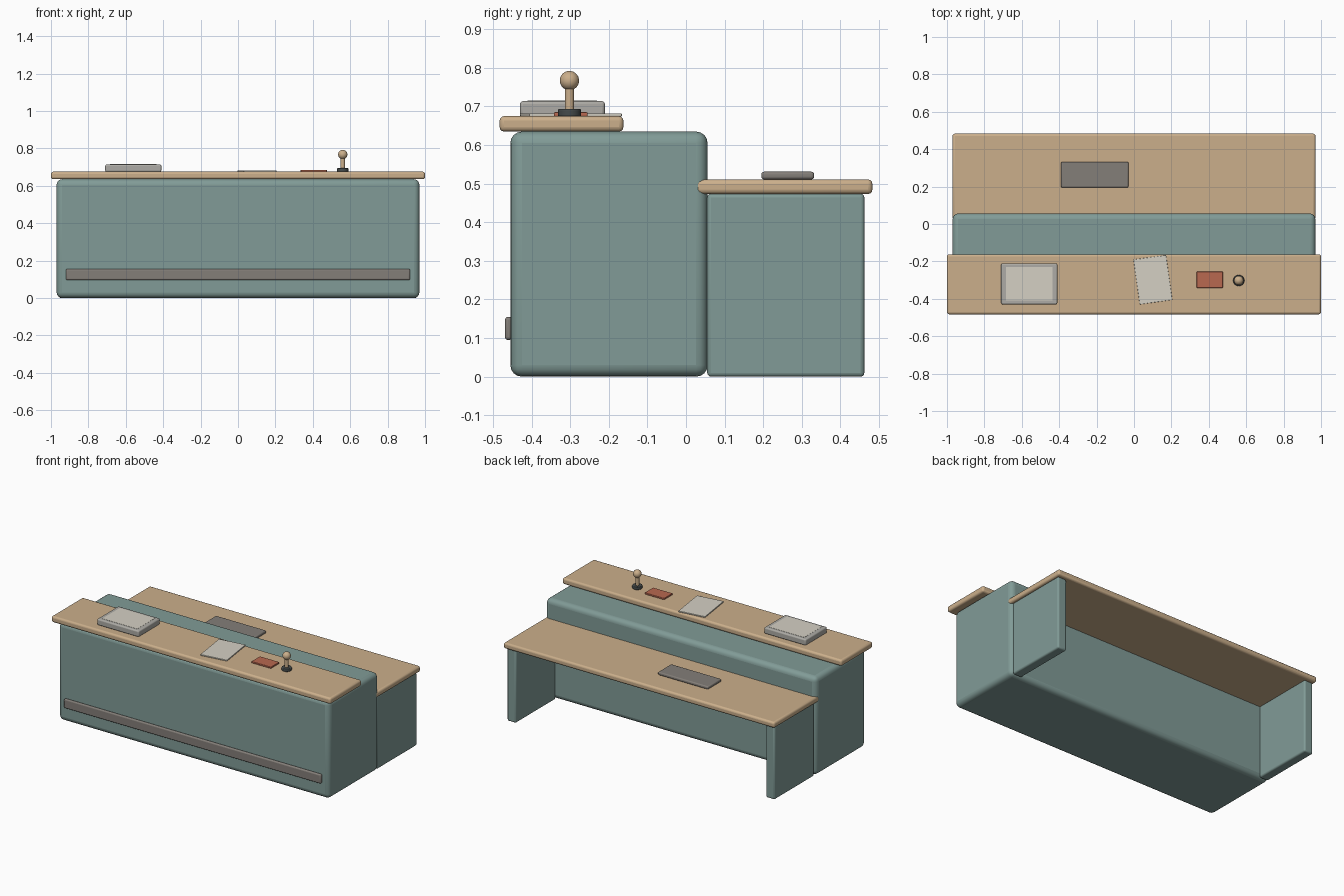
import bpy
from math import radians

if "Cube" in bpy.data.objects:
    bpy.data.objects.remove(bpy.data.objects["Cube"])


def material(name, r, g, b):
    m = bpy.data.materials.new(name)
    m.diffuse_color = (r, g, b, 1)
    m.use_nodes = True
    m.node_tree.nodes["Principled BSDF"].inputs["Base Color"].default_value = m.diffuse_color
    return m


TEAL = material("teal_paint", 0.22, 0.33, 0.31)
WOOD = material("light_wood", 0.60, 0.43, 0.26)
TRIM = material("trim_grey", 0.23, 0.21, 0.19)
PALE = material("pale_grey", 0.42, 0.41, 0.38)
PAPER = material("paper", 0.66, 0.63, 0.55)
RED = material("red_pad", 0.48, 0.14, 0.08)
DARK = material("dark_rubber", 0.06, 0.07, 0.07)


def finish(obj, name, mat, bevel=0, segments=3):
    obj.name = name
    obj.data.materials.append(mat)
    if bevel:
        mod = obj.modifiers.new("rounded_edges", 'BEVEL')
        mod.width = bevel
        mod.segments = segments
        mod.limit_method = 'ANGLE'
    bpy.ops.object.shade_smooth_by_angle(angle=radians(35))
    return obj


def box(name, xs, ys, zs, mat, bevel=0.0, turn=0.0, segments=3):
    spans = (xs, ys, zs)
    bpy.ops.mesh.primitive_cube_add(size=1, location=[(a + b) / 2 for a, b in spans],
                                    rotation=(0, 0, radians(turn)))
    obj = bpy.context.object
    obj.scale = [b - a for a, b in spans]
    bpy.ops.object.transform_apply(location=False, rotation=False, scale=True)
    return finish(obj, name, mat, bevel, segments)


def cylinder(name, x, y, zs, radius, mat, bevel=0.0):
    bpy.ops.mesh.primitive_cylinder_add(vertices=32, radius=radius, depth=zs[1] - zs[0],
                                        location=(x, y, sum(zs) / 2))
    return finish(bpy.context.object, name, mat, bevel)


# Counter body, raised top and kick strip
box("counter_body", (-0.97, 0.97), (-0.455, 0.056), (0, 0.635), TEAL, 0.03, segments=4)
box("counter_top", (-1, 1), (-0.483, -0.162), (0.635, 0.675), WOOD, 0.012)
box("kick_strip", (-0.92, 0.92), (-0.469, -0.45), (0.095, 0.155), TRIM, 0.008)

# Lower work desk with its two end panels
box("work_desk_top", (-0.97, 0.97), (0.023, 0.483), (0.473, 0.511), WOOD, 0.012)
for side, label in ((-1, "left"), (1, "right")):
    xs = sorted((side * 0.895, side * 0.958))
    box("desk_panel_" + label, xs, (0.055, 0.462), (0, 0.474), TEAL, 0.01)

# Keyboard on the desk
box("keyboard", (-0.39, -0.03), (0.195, 0.332), (0.511, 0.531), TRIM, 0.007)

# Paper tray, loose sheet and ink pad on the counter
box("paper_tray", (-0.71, -0.41), (-0.43, -0.21), (0.674, 0.714), PALE, 0.008)
box("tray_sheet", (-0.685, -0.435), (-0.41, -0.23), (0.711, 0.715), PAPER)
box("loose_sheet", (0.013, 0.189), (-0.419, -0.177), (0.674, 0.682), PAPER, 0.002, turn=8)
box("ink_pad", (0.335, 0.475), (-0.342, -0.255), (0.674, 0.685), RED, 0.003)

# Hand stamp
cylinder("stamp_base", 0.56, -0.302, (0.674, 0.694), 0.03, DARK, 0.004)
cylinder("stamp_shaft", 0.56, -0.302, (0.692, 0.75), 0.012, WOOD)
bpy.ops.mesh.primitive_uv_sphere_add(segments=32, ring_count=16, radius=0.025,
                                     location=(0.56, -0.302, 0.767))
finish(bpy.context.object, "stamp_knob", WOOD)
